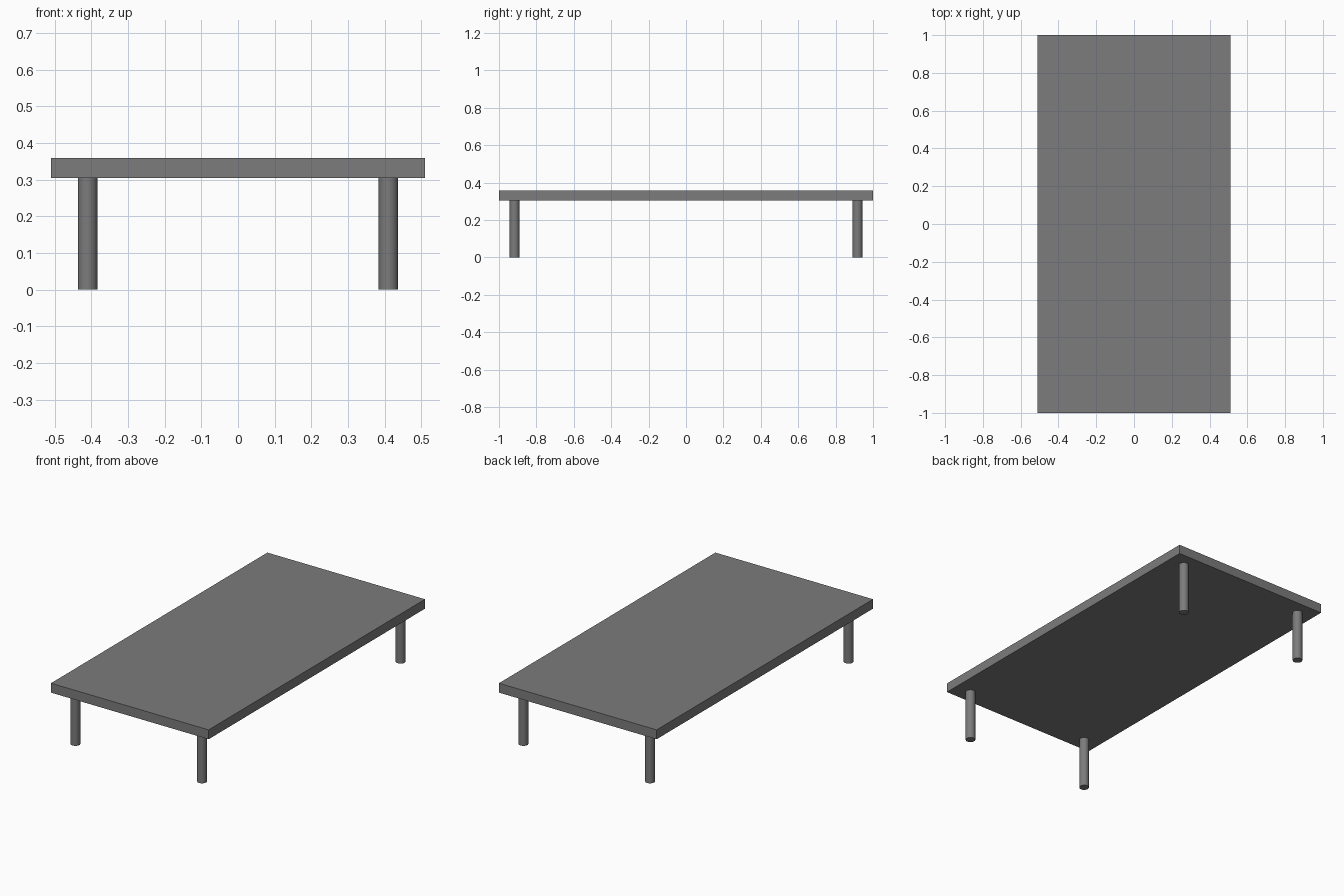
import bpy
import math

if "Cube" in bpy.data.objects:
    bpy.data.objects.remove(bpy.data.objects["Cube"])

TOP_X, TOP_Y = 1.02, 2.0
LEG_H, HEIGHT = 0.304, 0.359
LEG_X, LEG_Y, LEG_R = 0.41, 0.917, 0.0265

# Dark grey finish shared by all parts
grey = bpy.data.materials.new("dark_grey")
grey.diffuse_color = (0.2, 0.2, 0.2, 1)
grey.use_nodes = True
grey.node_tree.nodes["Principled BSDF"].inputs["Base Color"].default_value = grey.diffuse_color

# Flat rectangular table top
bpy.ops.mesh.primitive_cube_add(size=1, location=(0, 0, (LEG_H + HEIGHT) / 2))
top = bpy.context.object
top.name = "table_top"
top.scale = (TOP_X, TOP_Y, HEIGHT - LEG_H)
bpy.ops.object.transform_apply(location=False, rotation=False, scale=True)
top.data.materials.append(grey)

# Four round legs, one near each corner
for y_name, sy in (("front", -1), ("back", 1)):
    for x_name, sx in (("left", -1), ("right", 1)):
        bpy.ops.mesh.primitive_cylinder_add(
            vertices=32, radius=LEG_R, depth=LEG_H,
            location=(sx * LEG_X, sy * LEG_Y, LEG_H / 2))
        leg = bpy.context.object
        leg.name = f"{y_name}_{x_name}_leg"
        leg.data.materials.append(grey)
        bpy.ops.object.shade_smooth_by_angle(angle=math.radians(30))
